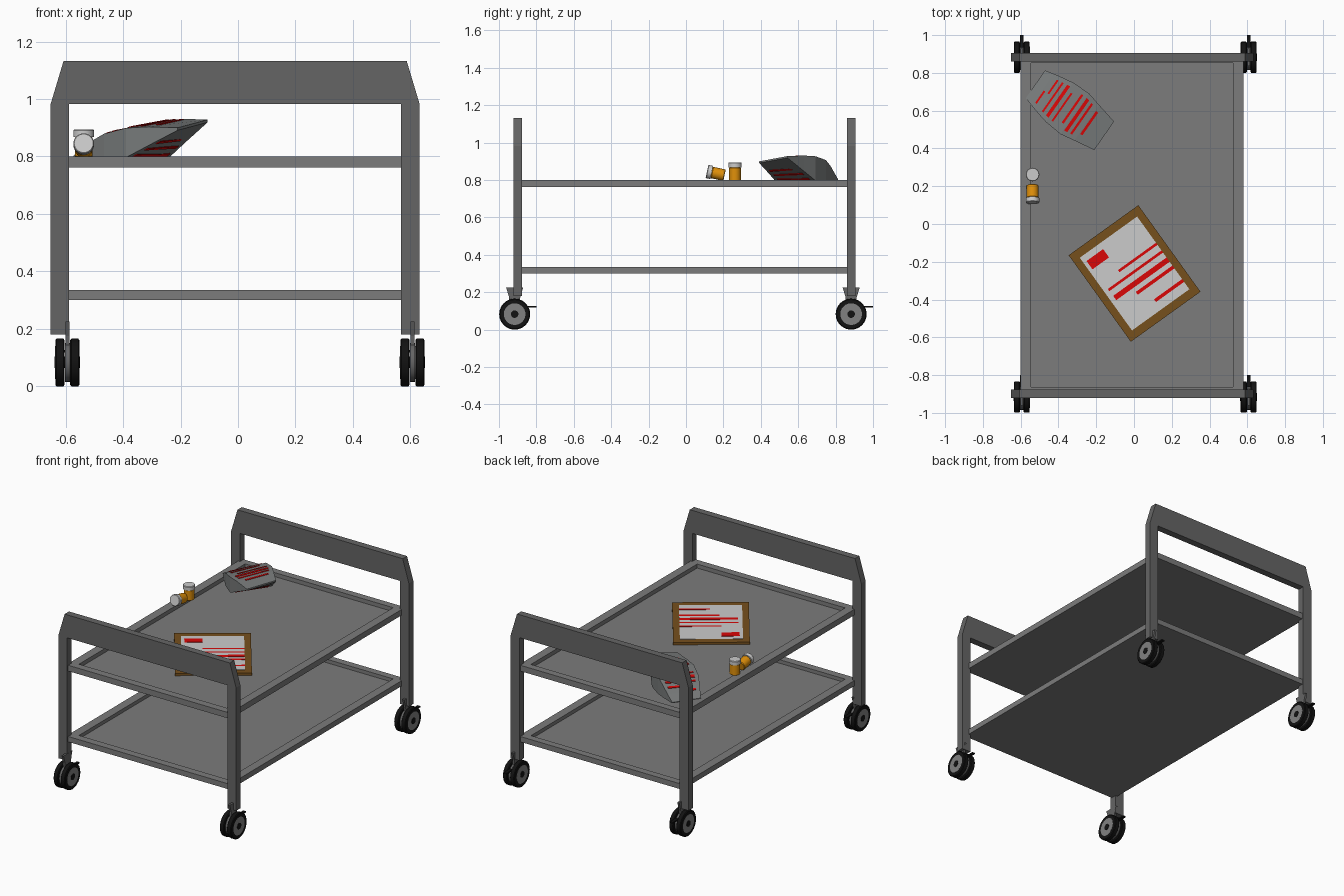
import bpy, bmesh, math
from mathutils import Vector, Matrix

if "Cube" in bpy.data.objects:
    bpy.data.objects.remove(bpy.data.objects["Cube"])


def mat(name, rgb):
    m = bpy.data.materials.new(name)
    m.diffuse_color = (*rgb, 1)
    m.use_nodes = True
    m.node_tree.nodes["Principled BSDF"].inputs["Base Color"].default_value = m.diffuse_color
    return m


FRAME = mat("dark_metal", (0.13, 0.13, 0.13))
TRAY = mat("tray_metal", (0.2, 0.2, 0.2))
HUB = mat("hub_metal", (0.22, 0.22, 0.22))
BLACK = mat("black_rubber", (0.006, 0.006, 0.006))
WOOD = mat("brown_board", (0.18, 0.08, 0.012))
PAPER = mat("white_paper", (0.55, 0.55, 0.55))
RED = mat("red_print", (0.7, 0.002, 0.002))
AMBER = mat("amber_plastic", (0.75, 0.28, 0.003))
BAG = mat("grey_bag", (0.19, 0.2, 0.2))


def mesh(name, verts, faces, material=None):
    bm = bmesh.new()
    vs = [bm.verts.new(v) for v in verts]
    for f in faces:
        bm.faces.new([vs[i] for i in f])
    bmesh.ops.recalc_face_normals(bm, faces=bm.faces)
    me = bpy.data.meshes.new(name)
    bm.to_mesh(me)
    bm.free()
    ob = bpy.data.objects.new(name, me)
    bpy.context.collection.objects.link(ob)
    if material:
        me.materials.append(material)
    return ob


def prism(name, profile, offset, material=None):
    """Extrude a closed 3D outline along an offset vector."""
    n = len(profile)
    low = [Vector(p) for p in profile]
    verts = low + [p + Vector(offset) for p in low]
    faces = [range(n), range(n, 2 * n)]
    faces += [(i, (i + 1) % n, n + (i + 1) % n, n + i) for i in range(n)]
    return mesh(name, verts, faces, material)


def lathe(name, profile, matrix, material=None, n=24):
    """Spin (radius, height) points round local z, capping both ends."""
    verts = [matrix @ Vector((r * math.cos(2 * math.pi * i / n), r * math.sin(2 * math.pi * i / n), h))
             for r, h in profile for i in range(n)]
    k = len(profile)
    faces = [range(n), range((k - 1) * n, k * n)]
    for j in range(k - 1):
        faces += [(j * n + i, j * n + (i + 1) % n, (j + 1) * n + (i + 1) % n, (j + 1) * n + i)
                  for i in range(n)]
    ob = mesh(name, verts, faces, material)
    bpy.ops.object.select_all(action='DESELECT')
    bpy.context.view_layer.objects.active = ob
    ob.select_set(True)
    bpy.ops.object.shade_smooth_by_angle(angle=math.radians(35))
    return ob


# End frames: two legs joined by a broad bar with chamfered shoulders
half = [(0.578, 0.983), (0.578, 0.18), (0.642, 0.18), (0.642, 0.983), (0.597, 1.133)]
outline = half + [(-x, z) for x, z in reversed(half)]
for side, y in (("front", -0.922), ("back", 0.861)):
    prism(side + "_end_frame", [(x - 0.01, y, z) for x, z in outline], (0, 0.045, 0), FRAME)


# Tray shelves with a raised rim
def rect(x0, x1, y0, y1, z):
    return [(x0, y0, z), (x1, y0, z), (x1, y1, z), (x0, y1, z)]


for name, z0, z1 in (("lower_shelf", 0.30, 0.335), ("upper_shelf", 0.762, 0.80)):
    rings = [rect(-0.602, 0.58, -0.912, 0.898, z) for z in (z0, z1)]
    rings += [rect(-0.545, 0.524, -0.863, 0.852, z) for z in (z1, z0 + 0.012)]
    faces = [(0, 1, 2, 3), (12, 13, 14, 15)]
    for j in range(3):
        faces += [(4 * j + i, 4 * j + (i + 1) % 4, 4 * j + 4 + (i + 1) % 4, 4 * j + 4 + i) for i in range(4)]
    mesh(name, sum(rings, []), faces, TRAY)


# Twin-wheel casters, all facing the same way
def caster(tag, cx, cy):
    r = 0.083
    turn = Matrix.Rotation(math.pi / 2, 4, 'Y')
    axle = Matrix.Translation((cx, cy, r)) @ turn
    for s, word in ((-1, "left"), (1, "right")):
        at = Matrix.Translation((cx + s * 0.026, cy, r)) @ turn
        lathe(f"{tag}_{word}_tyre", [(0.055, -0.016), (0.078, -0.016), (r, -0.012),
                                     (r, 0.012), (0.078, 0.016), (0.055, 0.016)], at, BLACK)
        lathe(f"{tag}_{word}_hub", [(0.058, -0.0165), (0.058, 0.0165)], at, HUB)
    lathe(tag + "_axle", [(0.02, -0.0445), (0.02, 0.0445)], axle, BLACK)
    lathe(tag + "_centre_disc", [(0.068, -0.009), (0.068, 0.009)], axle, FRAME)
    plate = [(-0.046, 0.226), (0.046, 0.226), (0.03, 0.175), (0.025, 0.1), (-0.025, 0.1), (-0.03, 0.175)]
    prism(tag + "_bracket", [(cx - 0.007, cy + y, z) for y, z in plate], (0.014, 0, 0), FRAME)
    lever = [(0.04, 0.118), (0.117, 0.118), (0.117, 0.126), (0.04, 0.126)]
    prism(tag + "_brake_lever", [(cx - 0.01, cy + y, z) for y, z in lever], (0.02, 0, 0), BLACK)


for ty, cy in (("front", -0.916), ("back", 0.883)):
    for tx, cx in (("left", -0.594), ("right", 0.607)):
        caster(f"{ty}_{tx}_caster", cx, cy)

# Clipboard lying on the upper tray, turned on its own axes
board = Matrix.Translation((0.003, -0.262, 0)) @ Matrix.Rotation(math.radians(35.7), 4, 'Z')


def slab(name, u0, u1, v0, v1, z0, z1, material):
    prism(name, [board @ Vector(p) for p in rect(u0, u1, v0, v1, z0)], (0, 0, z1 - z0), material)


slab("clipboard", -0.227, 0.227, -0.282, 0.282, 0.774, 0.789, WOOD)
slab("clipboard_paper", -0.187, 0.187, -0.237, 0.237, 0.789, 0.791, PAPER)
slab("paper_heading", -0.168, -0.06, 0.148, 0.202, 0.791, 0.792, RED)
for i, (u, v, w) in enumerate([(-0.061, 0.059, 0.014), (-0.163, 0.009, 0.014), (-0.161, -0.044, 0.028),
                               (-0.052, -0.092, 0.018), (0.004, -0.18, 0.018)]):
    slab(f"paper_line_{i}", u, 0.187, v - w / 2, v + w / 2, 0.791, 0.792, RED)


# Capped bottles: one upright, one lying down
def bottle(tag, matrix):
    lathe(tag + "_body", [(0.027, 0), (0.031, 0.003), (0.031, 0.066), (0.026, 0.072)], matrix, AMBER)
    lathe(tag + "_cap", [(0.036, 0.07), (0.036, 0.092), (0.033, 0.096)], matrix, PAPER)


bottle("upright_bottle", Matrix.Translation((-0.537, 0.262, 0.798)))
bottle("lying_bottle", Matrix.Translation((-0.537, 0.206, 0.826)) @ Matrix.Rotation(math.radians(78), 4, 'X'))

# Bag: lofted from a flat tip to a lifted end edge
# station: distance, half width, top z, bottom z
stations = [(0, 0.09, 0.803, 0.798), (0.05, 0.103, 0.832, 0.796), (0.1, 0.115, 0.864, 0.795),
            (0.16, 0.127, 0.893, 0.795), (0.26, 0.132, 0.913, 0.797), (0.34, 0.115, 0.917, 0.842),
            (0.455, 0.092, 0.914, 0.905)]
tip, along, across = Vector((-0.522, 0.74, 0)), Vector((0.80, -0.60, 0)), Vector((0.57, 0.82, 0))


def bag_point(s, t, under=False, lift=0.0):
    """Point on the bag at distance s, t from -1 to 1 across."""
    for a, b in zip(stations, stations[1:]):
        if s <= b[0]:
            break
    f = (s - a[0]) / (b[0] - a[0])
    w, top, low = (a[i] + (b[i] - a[i]) * f for i in (1, 2, 3))
    p = tip + along * s + across * (w * t)
    if under:
        p.z = low - lift + 0.014 * t * max(0, (s - 0.26) / 0.195)
    else:
        p.z = top + lift + 0.014 * t * min(1, s / 0.16)
    return p


verts = [bag_point(st[0], t, u) for st in stations for t, u in ((-1, 0), (1, 0), (1, 1), (-1, 1))]
n = len(stations)
faces = [(0, 1, 2, 3), tuple(range(4 * n - 4, 4 * n))]
for j in range(n - 1):
    faces += [(4 * j + i, 4 * j + (i + 1) % 4, 4 * j + 4 + (i + 1) % 4, 4 * j + 4 + i) for i in range(4)]
mesh("paper_bag", verts, faces, BAG)

# Printed stripes on the top and sloping underside of the bag
stripes = [(0.055, 0.01, -0.75, 0.0, 0), (0.08, 0.01, 0.0, 0.8, 0), (0.11, 0.01, -0.8, 0.8, 0),
           (0.14, 0.018, -0.8, 0.8, 0), (0.18, 0.01, -0.8, 0.6, 0), (0.23, 0.012, -0.6, 0.8, 0),
           (0.265, 0.018, -0.8, 0.8, 0), (0.3, 0.012, -0.8, 0.8, 0), (0.345, 0.014, -0.6, 0.7, 0),
           (0.27, 0.015, -0.8, 0.8, 1), (0.315, 0.012, -0.8, 0.8, 1), (0.36, 0.015, -0.8, 0.5, 1)]
for i, (s, w, t0, t1, under) in enumerate(stripes):
    quad = [bag_point(a, t, under, 0.004) for a, t in ((s, t0), (s + w, t0), (s + w, t1), (s, t1))]
    prism(f"bag_stripe_{i}", quad, (0, 0, 0.003 if under else -0.003), RED)
